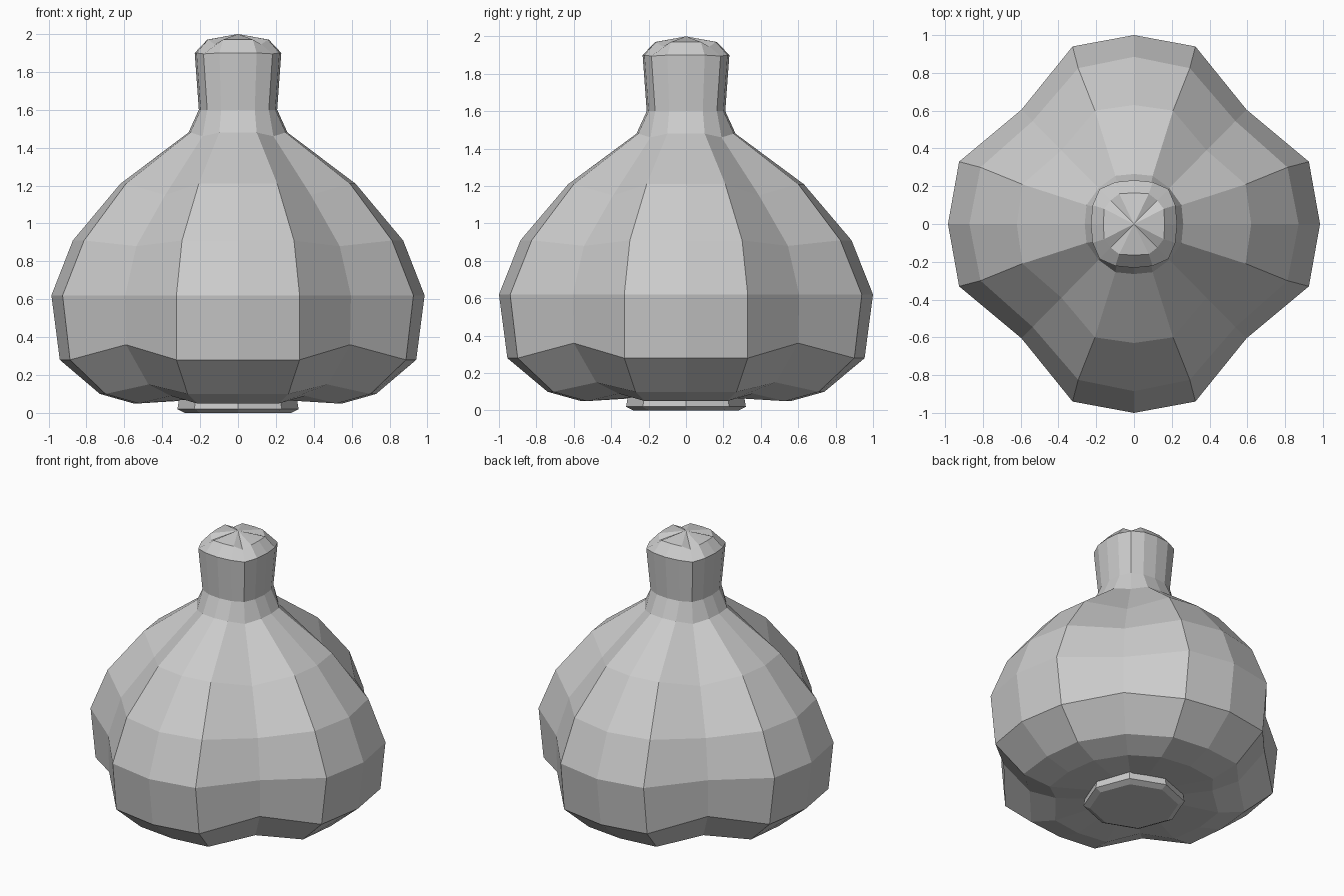
import bpy, bmesh

if "Cube" in bpy.data.objects:
    bpy.data.objects.remove(bpy.data.objects["Cube"])


def ring_points(axis, shoulder, valley):
    """One 16-sided four-lobed loop: axis (r, z), shoulder (half width, r, z), valley (x=y, z)."""
    quarter = [(axis[0], 0, axis[1]),
               (shoulder[1], shoulder[0], shoulder[2]),
               (valley[0], valley[0], valley[1]),
               (shoulder[0], shoulder[1], shoulder[2])]
    pts = []
    for k in range(4):
        for x, y, z in quarter:
            for _ in range(k):
                x, y = -y, x
            pts.append((x * 0.985, y, z))
    return pts


def loft(name, loops, cap_bottom=False, tip=None):
    """Bridge equal-sized loops from bottom to top, with an optional flat bottom and a tip point."""
    bm = bmesh.new()
    rings = [[bm.verts.new(p) for p in loop] for loop in loops]
    n = len(rings[0])
    for a, b in zip(rings, rings[1:]):
        for i in range(n):
            j = (i + 1) % n
            bm.faces.new((a[i], a[j], b[j], b[i]))
    if cap_bottom:
        bm.faces.new(rings[0][::-1])
    if tip:
        t = bm.verts.new(tip)
        for i in range(n):
            bm.faces.new((rings[-1][i], rings[-1][(i + 1) % n], t))
    mesh = bpy.data.meshes.new(name)
    bm.to_mesh(mesh)
    bm.free()
    obj = bpy.data.objects.new(name, mesh)
    bpy.context.collection.objects.link(obj)
    return obj


# Four-lobed bulb, from the underside to the neck
bulb = [
    ((0.28, 0.07), (0.11, 0.27), (0.20, 0.07)),
    ((0.56, 0.05), (0.22, 0.53), (0.36, 0.09)),
    ((0.74, 0.10), (0.27, 0.71), (0.48, 0.15)),
    ((0.955, 0.28), (0.33, 0.90), (0.60, 0.36)),
    ((1.00, 0.62), (0.33, 0.94), (0.605, 0.62)),
    ((0.885, 0.91), (0.30, 0.825), (0.545, 0.88)),
    ((0.63, 1.21), (0.21, 0.60), (0.39, 1.15)),
    ((0.265, 1.48), (0.10, 0.255), (0.19, 1.46)),
    ((0.21, 1.60), (0.09, 0.20), (0.165, 1.60)),
]
loft("bulb", [ring_points(a, (s[0], s[1], a[1]), v) for a, s, v in bulb],
     cap_bottom=True)

# Squared stem flaring upward, closed by a faceted cap
stem = [
    ((0.21, 1.60), (0.09, 0.20), (0.165, 1.60)),
    ((0.232, 1.90), (0.10, 0.222), (0.185, 1.895)),
    ((0.165, 1.97), (0.08, 0.16), (0.125, 1.945)),
]
loft("stem", [ring_points(a, (s[0], s[1], a[1]), v) for a, s, v in stem],
     tip=(0, 0, 2.0))


# Octagonal root plate under the bulb
def octagon(r, z):
    d = r * 0.72
    return [(r, 0, z), (d, d, z), (0, r, z), (-d, d, z),
            (-r, 0, z), (-d, -d, z), (0, -r, z), (d, -d, z)]


loft("root_plate", [octagon(0.28, 0), octagon(0.32, 0.02), octagon(0.31, 0.08)],
     cap_bottom=True)
